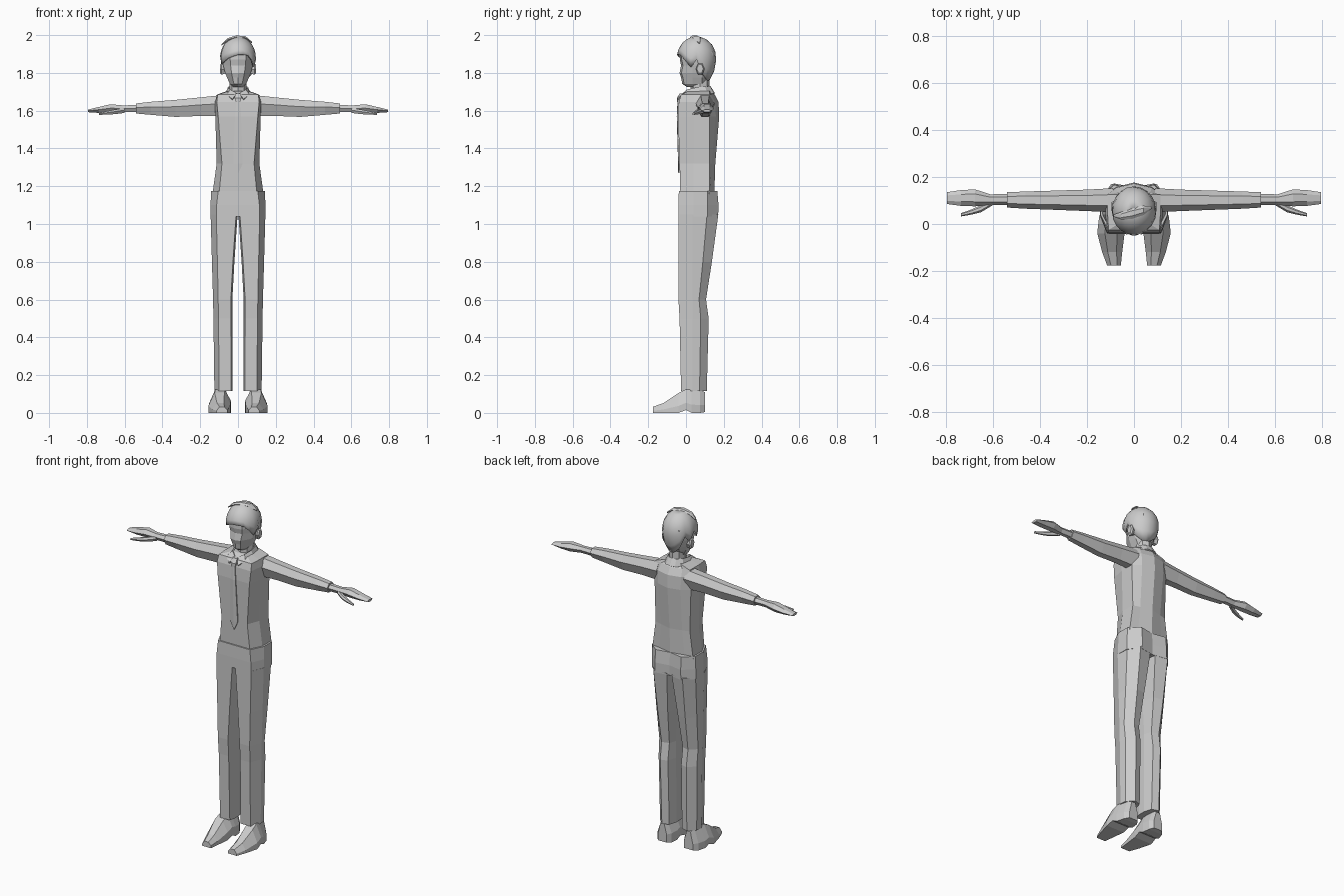
import bpy, bmesh, math

grey = bpy.data.materials.new("light grey")
grey.diffuse_color = (0.6, 0.6, 0.6, 1)


def loft(name, rings, mirror=False, closed=True, thick=0):
    """Skin a row of rings with equal point counts; cap the ends when closed."""
    bm = bmesh.new()
    rows = [[bm.verts.new(p) for p in r] for r in rings]
    n = len(rows[0])
    for a, b in zip(rows, rows[1:]):
        for i in range(n if closed else n - 1):
            j = (i + 1) % n
            bm.faces.new((a[i], a[j], b[j], b[i]))
    if closed and not thick:
        bm.faces.new(rows[0])
        bm.faces.new(rows[-1])
    bmesh.ops.recalc_face_normals(bm, faces=bm.faces)
    mesh = bpy.data.meshes.new(name)
    bm.to_mesh(mesh)
    bm.free()
    mesh.materials.append(grey)
    ob = bpy.data.objects.new(name, mesh)
    bpy.context.collection.objects.link(ob)
    if mirror:
        ob.modifiers.new("mirror", 'MIRROR').use_clip = False
    if thick:
        s = ob.modifiers.new("thickness", 'SOLIDIFY')
        s.thickness, s.offset = thick, -1
    return ob


def sym(z, half):
    """Full horizontal ring from the +x half, listed front centre to back centre."""
    pts = [(x, y, z) for x, y in half]
    return pts + [(-x, y, z) for x, y, z in pts[-2:0:-1]]


def hexa(x, y0, y1, z0, z1, k=0.55):
    """Six-sided section across the x axis."""
    zm, q = z0 + (z1 - z0) * k, (y1 - y0) * 0.27
    return [(x, y0, zm), (x, y0 + q, z1), (x, y1 - q, z1),
            (x, y1, zm), (x, y1 - q, z0), (x, y0 + q, z0)]


# Shirt body: height, front half width, side half width, front y, back y
body = [(1.16, .10, .135, -.030, .150), (1.32, .085, .113, -.034, .155),
        (1.57, .105, .120, -.042, .176), (1.645, .112, .122, -.038, .172),
        (1.685, .108, .112, -.026, .152), (1.705, .045, .055, .015, .125)]
loft("shirt_body", [sym(z, [(0, f), (xf, f), (xs, .04), (xs, .125),
                            (xs * .62, b - .018), (0, b)])
                    for z, xf, xs, f, b in body])

# Sleeves, hands and thumbs
loft("sleeve", [hexa(.09, .05, .152, 1.57, 1.682, .6), hexa(.20, .055, .146, 1.572, 1.670, .6),
                hexa(.33, .06, .142, 1.567, 1.657, .6), hexa(.46, .065, .138, 1.578, 1.647, .6),
                hexa(.54, .07, .135, 1.585, 1.638, .6)], mirror=True)
loft("hand", [hexa(.53, .080, .128, 1.592, 1.630), hexa(.61, .082, .126, 1.592, 1.628),
              hexa(.675, .075, .147, 1.588, 1.634), hexa(.735, .077, .144, 1.588, 1.620),
              hexa(.795, .085, .135, 1.592, 1.605)], mirror=True)
loft("thumb", [hexa(.60, .080, .105, 1.588, 1.615), hexa(.65, .050, .080, 1.582, 1.606),
               hexa(.69, .040, .062, 1.579, 1.598), hexa(.735, .032, .046, 1.578, 1.588)], mirror=True)

# Trouser hips
hips = [(1.04, .115, .145, -.04, .170), (1.10, .113, .145, -.04, .172),
        (1.175, .105, .143, -.038, .166)]
loft("trouser_hips", [sym(z, [(0, f), (xf, f), (xs, .04), (xs, .115), (.085, b), (0, b - .015)])
                      for z, xf, xs, f, b in hips])

# Trouser legs: height, inner x, front outer x, outer x, front y, back y
legs = [(.115, .028, .100, .125, -.026, .110), (.50, .030, .103, .130, -.034, .120),
        (.60, .030, .105, .132, -.040, .106), (.80, .019, .109, .138, -.040, .137),
        (1.05, .002, .115, .145, -.040, .171)]
loft("trouser_leg", [[(xi + .008, f, z), (xf, f, z), (xs, .035, z), (xs - .004, b * .65, z),
                      (xs * .66, b, z), (xi + .014, b - .012, z), (xi, .05, z), (xi, .01, z)]
                     for z, xi, xf, xs, f, b in legs], mirror=True)

# Shoes: y, inner x, outer x, sole z, top z
shoes = [(-.176, .056, .114, 0, .032), (-.12, .050, .135, 0, .052),
         (-.04, .040, .156, 0, .105), (0, .038, .152, .015, .125),
         (.03, .037, .148, 0, .125), (.075, .042, .135, 0, .12), (.10, .058, .115, .004, .11)]
loft("shoe", [[(a, y, s), (b, y, s), (b, y, s + (t - s) * .35), (a + (b - a) * .72, y, t),
               (a + (b - a) * .28, y, t), (a, y, s + (t - s) * .45)]
              for y, a, b, s, t in shoes], mirror=True)

# Neck and head: height, half width, front y, back y
loft("neck", [[(.046 * math.cos(a), .075 + .05 * math.sin(a), z)
               for a in (i * math.pi / 4 for i in range(8))] for z in (1.67, 1.80)])
skull = [(1.725, .024, .005, .06), (1.742, .043, -.020, .10), (1.775, .058, -.026, .125),
         (1.80, .068, -.034, .135), (1.84, .078, -.026, .145), (1.87, .083, -.033, .150),
         (1.91, .084, -.032, .150), (1.96, .058, .005, .115)]
loft("head", [sym(z, [(0, f), (w * .5, f + .01), (w, .035), (w, .085), (w * .62, b - .01), (0, b)])
              for z, w, f, b in skull])

# Ears
loft("ear", [[(x, .075 + r * math.cos(a) - (z0 - 1.82) * .3, z0 + 1.5 * r * math.sin(a))
              for a in (i * math.pi / 3 for i in range(6))]
             for x, r, z0 in ((.066, .014, 1.815), (.088, .023, 1.82), (.096, .017, 1.822))], mirror=True)

# Hair cap: the hem height follows the angle, counted from the front towards +x
hem = [1.897, 1.897, 1.893, 1.865, 1.83, 1.87, 1.80, 1.775, 1.76, 1.76,
       1.76, 1.775, 1.80, 1.87, 1.83, 1.89, 1.845, 1.86, 1.877, 1.888]
hair_rings = []
for level in range(7):
    ring = []
    for i, h in enumerate(hem):
        a = i * math.tau / len(hem)
        t = level / 6
        end = math.acos(max(-1, (h - 1.88) / (.113 if h > 1.88 else .16)))
        p = .12 + (end - .12) * t
        z = 1.88 + math.cos(p) * (.113 if p < math.pi / 2 else .16)
        ring.append((.095 * math.sin(p) * math.sin(a),
                     .056 - .104 * math.sin(p) * math.cos(a), z))
    hair_rings.append(ring)
hair = loft("hair", hair_rings, thick=.008)
crown = loft("hair_crown", [[(x * s, .056 + (y - .056) * s, z + d) for x, y, z in hair_rings[0]]
                            for s, d in ((1, -.006), (1, 0), (.4, .001))])

# Swept lock on the crown: x, y, z, half depth, half height
lock = [(-.088, .035, 1.948, .004, .003), (-.055, .035, 1.975, .016, .009),
        (-.01, .045, 1.988, .024, .010), (.04, .058, 1.985, .020, .009), (.075, .070, 1.960, .005, .004)]
loft("hair_lock", [hexa(x, y - d, y + d, z - h, z + h) for x, y, z, d, h in lock])

# Shirt collar: open band with front points, outer edge then upper edge
outer = [(.030, -.046, 1.662), (.062, -.020, 1.685), (.070, .045, 1.688),
         (.062, .115, 1.690), (.030, .148, 1.692), (0, .153, 1.692)]
upper = [(.006, -.018, 1.692), (.040, .005, 1.712), (.054, .05, 1.722),
         (.048, .10, 1.728), (.024, .126, 1.730), (0, .130, 1.730)]
both = [half + [(-x, y, z) for x, y, z in half[-2::-1]] for half in (outer, upper)]
loft("collar", both, closed=False, thick=.008)


# Tie knot and blade: height, half width, back y, front y
def slab(name, rows):
    loft(name, [[(-w, b, z), (w, b, z), (w, f, z), (0, f - .002, z), (-w, f, z)]
                for z, w, b, f in rows])


slab("tie_knot", [(1.645, .011, -.030, -.046), (1.668, .018, -.020, -.046), (1.692, .015, -.005, -.030)])
slab("tie_blade", [(1.27, .002, -.034, -.039), (1.32, .025, -.033, -.040),
                   (1.57, .016, -.040, -.047), (1.65, .009, -.036, -.043)])

# Smooth the hair gently and keep its hem sharp
bpy.ops.object.select_all(action='DESELECT')
for ob in (hair, crown):
    ob.select_set(True)
bpy.context.view_layer.objects.active = hair
bpy.ops.object.shade_smooth_by_angle(angle=math.radians(30))
